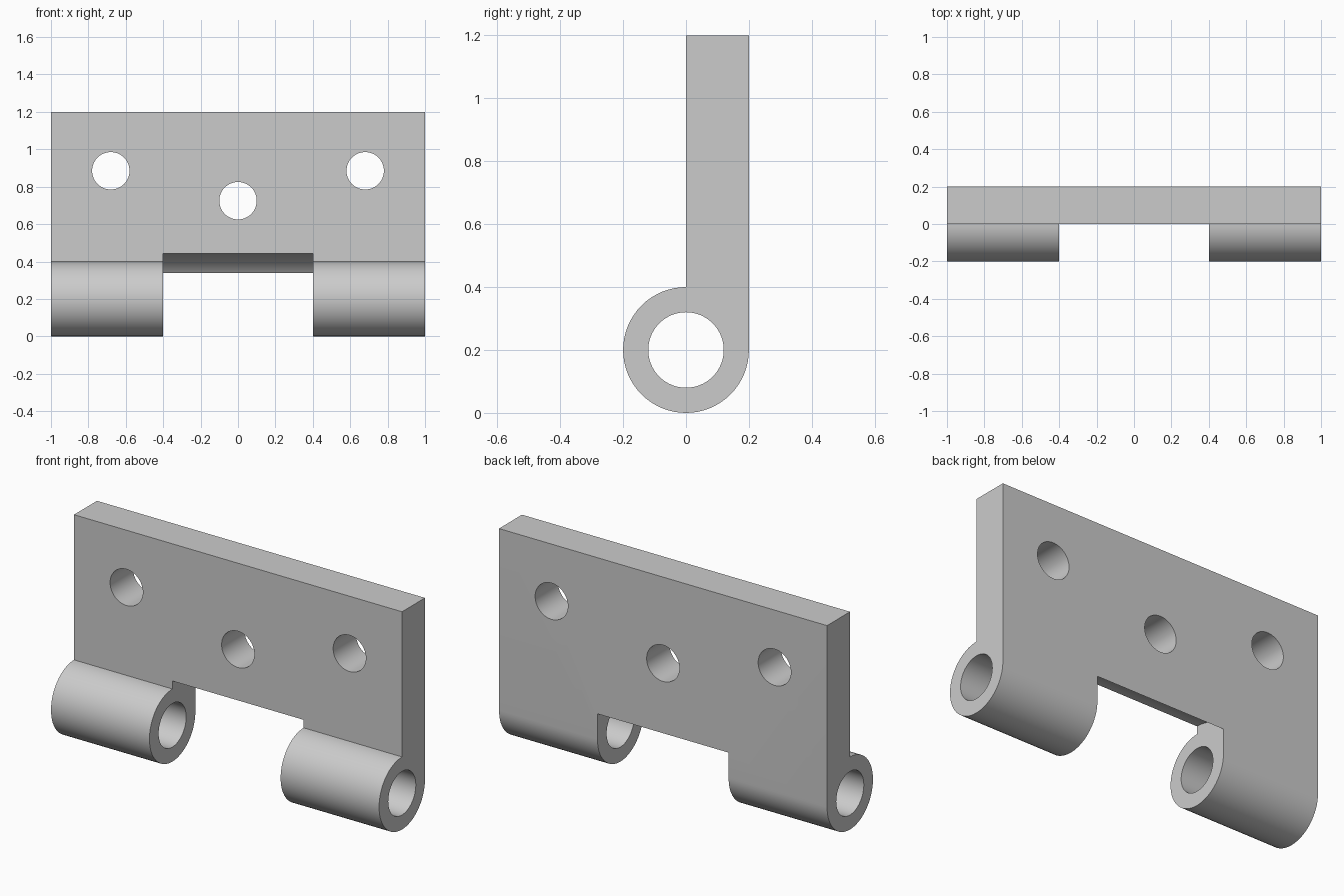
import bpy, bmesh
from math import sin, cos, pi

if "Cube" in bpy.data.objects:
    bpy.data.objects.remove(bpy.data.objects["Cube"])

AXIS_Z = 0.2      # pin axis height, at y = 0
R_OUT = 0.2       # knuckle radius
R_PIN = 0.12      # pin bore radius
R_CLEAR = 0.244   # clearance for the mating knuckle
R_SCREW = 0.1

# Side profile (y, z): knuckle arc running into the flat leaf
ARC = 48
profile = [(R_OUT * cos(a), AXIS_Z + R_OUT * sin(a))
           for a in (pi / 2 + 1.5 * pi * i / ARC - 0 for i in range(ARC + 1))]
profile = profile[:ARC + 1] + [(0.2, 1.2), (0.0, 1.2)]

bm = bmesh.new()
face = bm.faces.new([bm.verts.new((-1, y, z)) for y, z in profile])
ext = bmesh.ops.extrude_face_region(bm, geom=[face])
moved = [v for v in ext["geom"] if isinstance(v, bmesh.types.BMVert)]
bmesh.ops.translate(bm, verts=moved, vec=(2, 0, 0))
bmesh.ops.recalc_face_normals(bm, faces=bm.faces)
mesh = bpy.data.meshes.new("hinge_leaf")
bm.to_mesh(mesh)
bm.free()
leaf = bpy.data.objects.new("hinge_leaf", mesh)
bpy.context.collection.objects.link(leaf)


def cut(name, radius, depth, loc, rot, sides=64):
    """Subtract a cylinder from the leaf."""
    bpy.ops.mesh.primitive_cylinder_add(vertices=sides, radius=radius, depth=depth,
                                        location=loc, rotation=rot)
    cutter = bpy.context.object
    cutter.name = name
    cutter.hide_render = True
    mod = leaf.modifiers.new(name, "BOOLEAN")
    mod.operation = "DIFFERENCE"
    mod.solver = "EXACT"
    mod.object = cutter
    bpy.context.view_layer.objects.active = leaf
    bpy.ops.object.modifier_apply(modifier=name)
    bpy.data.objects.remove(cutter)


ALONG_X, ALONG_Y = (0, pi / 2, 0), (pi / 2, 0, 0)

# Central gap between the two knuckles, then the pin bore
cut("knuckle_gap", R_CLEAR, 0.8, (0, 0, AXIS_Z), ALONG_X, 96)
cut("pin_bore", R_PIN, 2.4, (0, 0, AXIS_Z), ALONG_X)

# Three screw holes through the leaf
for x, z in ((-0.68, 0.885), (0, 0.725), (0.68, 0.885)):
    cut("screw_hole", R_SCREW, 0.6, (x, 0.1, z), ALONG_Y)

# Smooth the curved faces, keep edges crisp
bpy.ops.object.select_all(action="DESELECT")
leaf.select_set(True)
bpy.context.view_layer.objects.active = leaf
bpy.ops.object.shade_smooth_by_angle(angle=pi / 6)
